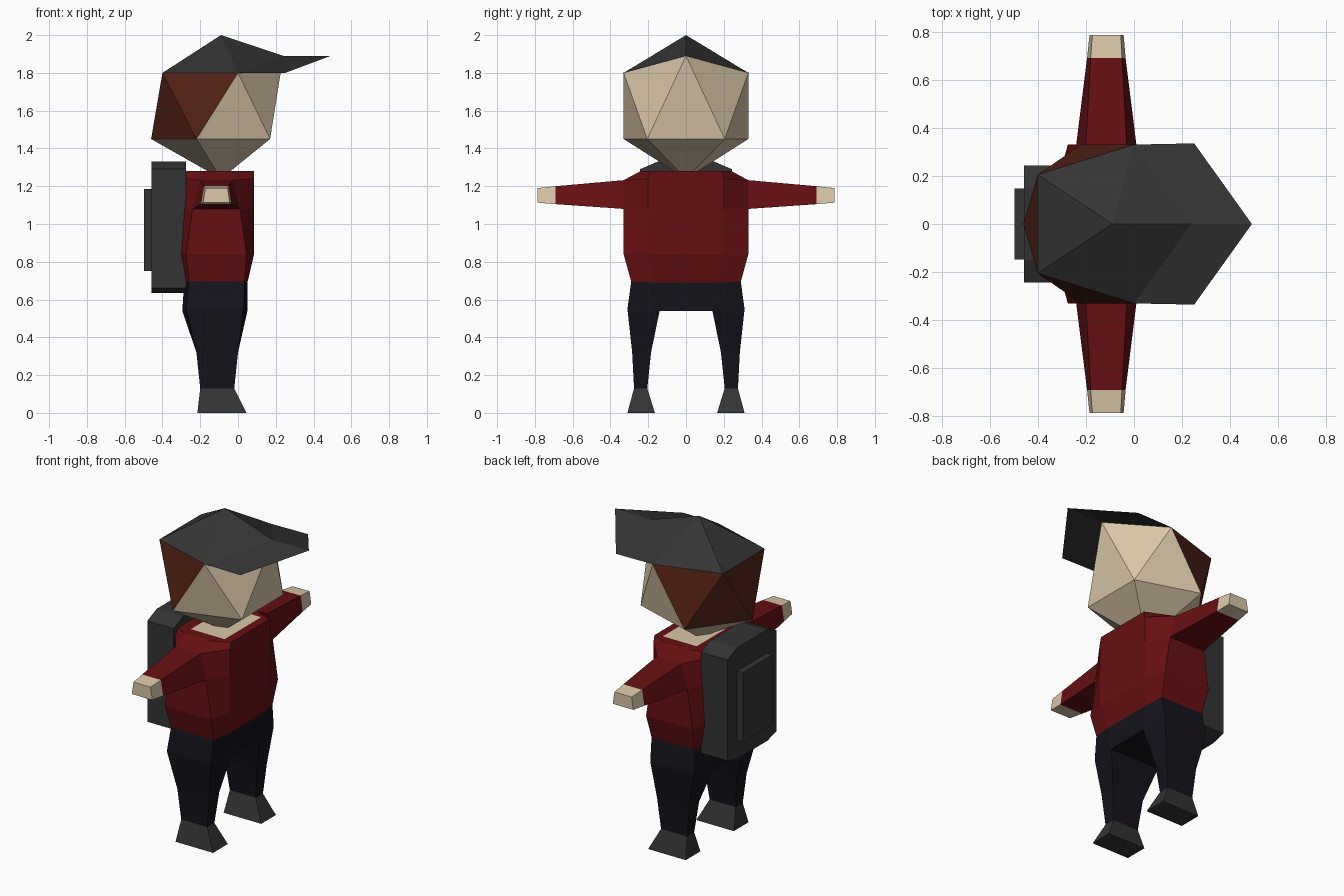
import bpy, bmesh

if "Cube" in bpy.data.objects:
    bpy.data.objects.remove(bpy.data.objects["Cube"])


def material(name, rgb):
    m = bpy.data.materials.new(name)
    m.diffuse_color = (*rgb, 1)
    m.use_nodes = True
    m.node_tree.nodes["Principled BSDF"].inputs["Base Color"].default_value = m.diffuse_color
    return m


SKIN = material("skin", (0.70, 0.57, 0.39))
HAIR = material("hair", (0.085, 0.016, 0.008))
RED = material("red_cloth", (0.135, 0.005, 0.006))
NAVY = material("navy_cloth", (0.007, 0.006, 0.011))
DARK = material("dark_grey", (0.034, 0.034, 0.034))


def build(name, verts, faces, mats, hair_faces=(), mirror=False):
    """Flat-shaded mesh object, optionally mirrored across y = 0."""
    me = bpy.data.meshes.new(name)
    me.from_pydata(verts, [], faces)
    for m in mats:
        me.materials.append(m)
    for i in hair_faces:
        me.polygons[i].material_index = 1
    bm = bmesh.new()
    bm.from_mesh(me)
    bmesh.ops.recalc_face_normals(bm, faces=bm.faces)
    bm.to_mesh(me)
    bm.free()
    ob = bpy.data.objects.new(name, me)
    bpy.context.collection.objects.link(ob)
    if mirror:
        mod = ob.modifiers.new("mirror", 'MIRROR')
        mod.use_axis = (False, True, False)
        mod.use_clip = False
        mod.use_mirror_merge = False
    return ob


def loft(name, rings, mat, start=True, end=True, mirror=False):
    """Skin a list of equal-length rings with quads and optional caps."""
    n = len(rings[0])
    verts = [p for r in rings for p in r]
    faces = [(k * n + i, k * n + (i + 1) % n, (k + 1) * n + (i + 1) % n, (k + 1) * n + i)
             for k in range(len(rings) - 1) for i in range(n)]
    if start:
        faces.append(tuple(range(n)))
    if end:
        faces.append(tuple(range(len(verts) - n, len(verts))))
    return build(name, verts, faces, [mat], mirror=mirror)


def whole(half):
    """Complete a half ring (y > 0, front to back) with its reflection."""
    return half + [(x, -y, z) for x, y, z in reversed(half)]


def flat(x0, x1, y0, y1, z):
    """Rectangular ring at height z."""
    return [(x0, y0, z), (x1, y0, z), (x1, y1, z), (x0, y1, z)]


# Head: stretched icosahedron without its top, hair on the back faces
upper = [(0.24, 0, 1.89), (0, 0.33, 1.8), (-0.4, 0.205, 1.8), (-0.4, -0.205, 1.8), (0, -0.33, 1.8)]
lower = [(0.17, 0.205, 1.45), (-0.22, 0.33, 1.45), (-0.46, 0, 1.45), (-0.22, -0.33, 1.45), (0.17, -0.205, 1.45)]
faces = []
for i in range(5):
    j = (i + 1) % 5
    faces += [(i, j, 5 + i), (j, 5 + j, 5 + i), (5 + i, 5 + j, 10)]
build("head", upper + lower + [(-0.09, 0, 1.24)], faces, [SKIN, HAIR], hair_faces=(3, 4, 6, 7, 9))

# Cap: faceted crown and folded brim
brim = [(0.25, 0.335, 1.8), (0.49, 0, 1.89), (0.25, -0.335, 1.8)]
build("cap", upper + [(-0.09, 0, 2.0)] + brim,
      [(i, (i + 1) % 5, 5) for i in range(5)] + [(0, 1, 6, 7), (0, 7, 8, 4)], [DARK])

# Sweater body with sloping shoulders
hem = whole([(0.05, 0.17, 0.69), (0.035, 0.29, 0.695), (-0.26, 0.29, 0.695), (-0.285, 0.2, 0.69)])
loft("sweater", [
    hem,
    whole([(0.085, 0.2, 0.84), (0.045, 0.33, 0.84), (-0.275, 0.33, 0.84), (-0.3, 0.24, 0.84)]),
    whole([(0.085, 0.2, 1.08), (0.01, 0.33, 1.08), (-0.24, 0.33, 1.08), (-0.285, 0.24, 1.08)]),
    whole([(0.085, 0.2, 1.24), (-0.03, 0.33, 1.232), (-0.2, 0.33, 1.232), (-0.28, 0.22, 1.24)]),
    whole([(0.085, 0.19, 1.28), (-0.03, 0.24, 1.28), (-0.2, 0.24, 1.28), (-0.275, 0.2, 1.28)]),
], RED, start=False)

# Neck patch inside the collar
build("neck", flat(-0.2, 0.034, -0.18, 0.18, 1.283), [(0, 1, 2, 3)], [SKIN])


# Arms and hands: tapered trapezoid sections along y
def arm_ring(y, xb0, xb1, zb, xt0, xt1, zt):
    return [(xb0, y, zb), (xb1, y, zb), (xt1, y, zt), (xt0, y, zt)]


wrist = arm_ring(0.69, -0.195, -0.035, 1.105, -0.18, -0.05, 1.2)
loft("sleeve", [arm_ring(0.33, -0.24, 0.01, 1.08, -0.2, -0.03, 1.232), wrist],
     RED, start=False, end=False, mirror=True)
loft("hand", [wrist, arm_ring(0.785, -0.185, -0.043, 1.113, -0.173, -0.055, 1.19)],
     SKIN, start=False, mirror=True)

# Trousers: hips, crotch and legs
hip = whole([(0.05, 0.14, 0.54), (0.03, 0.31, 0.55), (-0.275, 0.31, 0.55), (-0.295, 0.14, 0.54)])
loft("hips", [hem, hip], NAVY, start=False, end=False)
build("crotch", flat(-0.295, 0.05, -0.14, 0.14, 0.54), [(0, 1, 2, 3)], [NAVY])
loft("leg", [
    [(-0.295, 0.14, 0.54), (0.05, 0.14, 0.54), (0.03, 0.31, 0.55), (-0.275, 0.31, 0.55)],
    flat(-0.22, 0.0, 0.185, 0.285, 0.32),
    flat(-0.2, -0.02, 0.205, 0.275, 0.13),
], NAVY, start=False, end=False, mirror=True)

# Shoes
loft("shoe", [flat(-0.2, -0.02, 0.205, 0.275, 0.13), flat(-0.215, 0.045, 0.165, 0.31, 0.0)],
     DARK, mirror=True)

# Backpack: chamfered slab with a pocket
outline = whole([(0, 0.15, 1.33), (0, 0.243, 1.29), (0, 0.243, 0.66), (0, 0.15, 0.635)])
loft("backpack", [[(x, y, z) for _, y, z in outline] for x in (-0.275, -0.457)], DARK)
loft("backpack_pocket", [flat(-0.497, -0.455, -0.147, 0.147, z) for z in (0.75, 1.185)], DARK)
